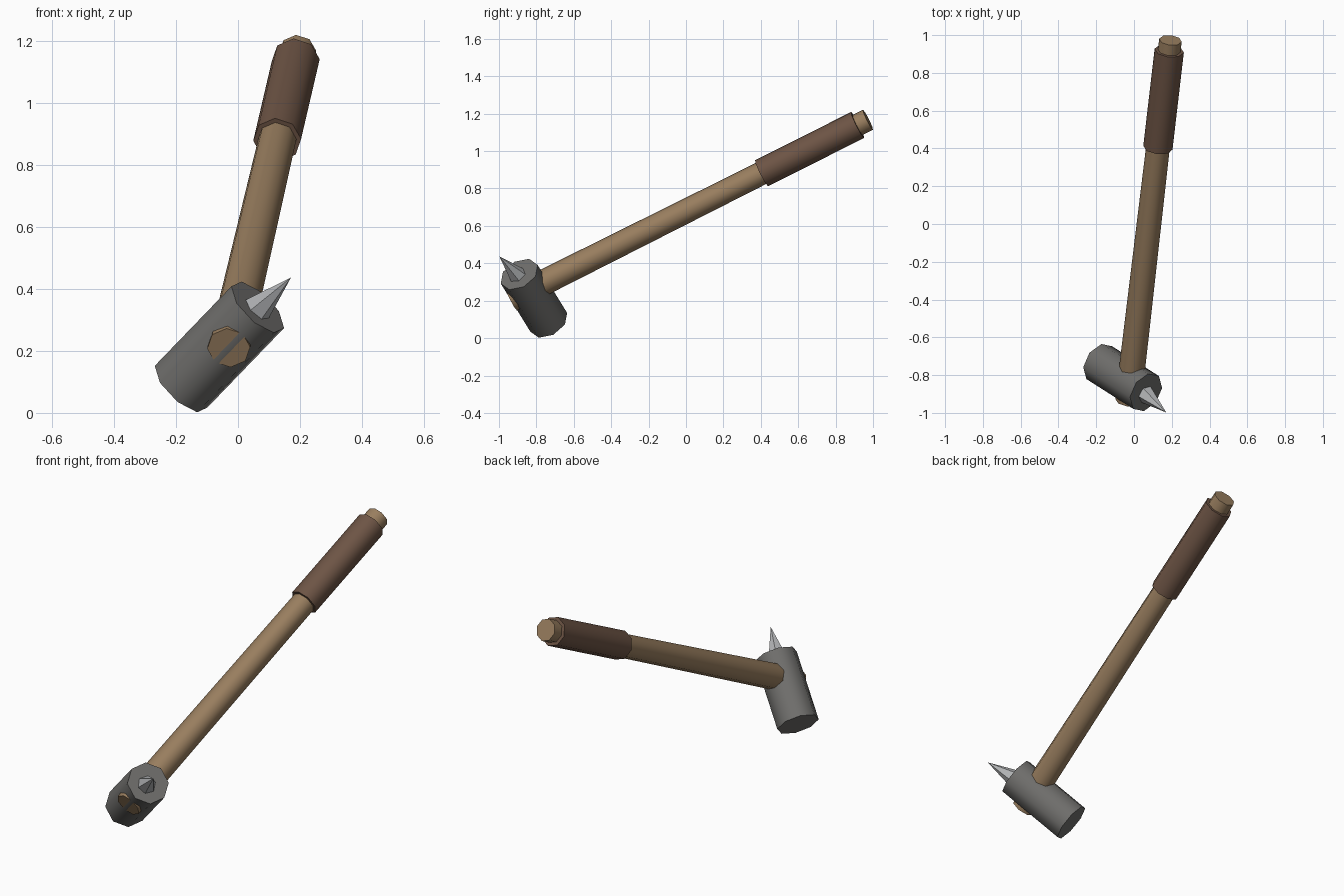
import bpy, bmesh
from math import radians
from mathutils import Vector, Matrix

cube = bpy.data.objects.get("Cube")
if cube:
    bpy.data.objects.remove(cube, do_unlink=True)


def material(name, rgb):
    mat = bpy.data.materials.new(name)
    mat.use_nodes = True
    color = (*rgb, 1.0)
    mat.diffuse_color = color
    mat.node_tree.nodes["Principled BSDF"].inputs["Base Color"].default_value = color
    return mat


def rod(name, start, end, r_start, r_end, ref, mat, sides=8, smooth=True):
    """Capped cone or cylinder from start to end, with one corner toward ref."""
    axis = end - start
    z = axis.normalized()
    x = (ref - z * ref.dot(z)).normalized()
    frame = Matrix((x, z.cross(x), z)).transposed().to_4x4()
    frame.translation = (start + end) / 2
    bm = bmesh.new()
    bmesh.ops.create_cone(bm, cap_ends=True, segments=sides, radius1=r_start,
                          radius2=r_end, depth=axis.length, matrix=frame)
    bmesh.ops.recalc_face_normals(bm, faces=bm.faces)
    mesh = bpy.data.meshes.new(name)
    bm.to_mesh(mesh)
    bm.free()
    mesh.materials.append(mat)
    obj = bpy.data.objects.new(name, mesh)
    bpy.context.collection.objects.link(obj)
    if smooth:
        bpy.ops.object.select_all(action='DESELECT')
        obj.select_set(True)
        bpy.context.view_layer.objects.active = obj
        bpy.ops.object.shade_smooth_by_angle(angle=radians(50))
    return obj


wood = material("light wood", (0.32, 0.21, 0.115))
leather = material("brown leather", (0.155, 0.09, 0.06))
iron = material("dark iron", (0.16, 0.157, 0.15))
steel = material("pale steel", (0.45, 0.46, 0.47))

# Tilted axes: the handle, and the head square to it
butt = Vector((-0.03, -0.935, 0.21))
tail = Vector((0.193, 0.973, 1.167))
along = (tail - butt).normalized()
head_axis = Vector((0.635, -0.406, 0.658))
head_axis = (head_axis - along * head_axis.dot(along)).normalized()

# Handle, running right through the head, and its grip
rod("handle", butt, tail, 0.07, 0.06, head_axis, wood)
rod("grip", butt + along * 1.506, butt + along * 2.084, 0.078, 0.078,
    head_axis, leather)

# Hammer head
head_center = Vector((-0.06, -0.813, 0.213))
half = head_axis * 0.195
rod("head", head_center - half, head_center + half, 0.111, 0.111, along, iron)

# Spike on the upper face of the head
rod("spike", head_center + half - along * 0.012 - head_axis * 0.005,
    Vector((0.171, -0.998, 0.437)), 0.05, 0.0, along, steel,
    sides=6, smooth=False)
